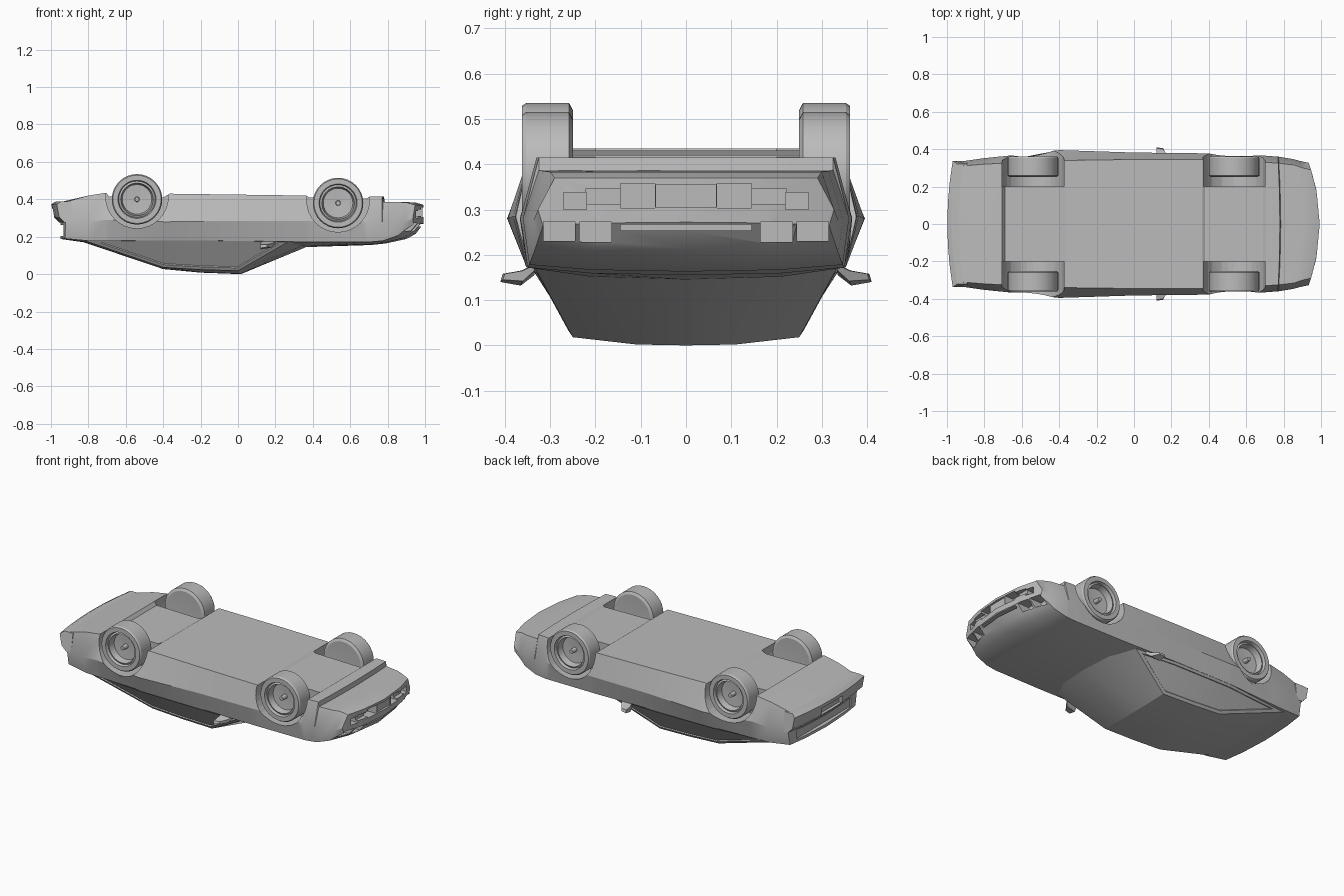
import bpy, bmesh, math
from mathutils import Matrix

if "Cube" in bpy.data.objects:
    bpy.data.objects.remove(bpy.data.objects["Cube"])

paint = bpy.data.materials.new("plain grey")
paint.diffuse_color = (0.5, 0.5, 0.5, 1)
paint.use_nodes = True
paint.node_tree.nodes["Principled BSDF"].inputs["Base Color"].default_value = paint.diffuse_color


def add(name, verts, faces, angle=25):
    me = bpy.data.meshes.new(name)
    me.from_pydata(verts, [], faces)
    bm = bmesh.new()
    bm.from_mesh(me)
    bmesh.ops.recalc_face_normals(bm, faces=bm.faces)
    bm.to_mesh(me)
    bm.free()
    me.materials.append(paint)
    ob = bpy.data.objects.new(name, me)
    bpy.context.collection.objects.link(ob)
    smooth(ob, angle)
    return ob


def activate(ob):
    bpy.ops.object.select_all(action='DESELECT')
    ob.select_set(True)
    bpy.context.view_layer.objects.active = ob


def smooth(ob, angle=25):
    activate(ob)
    bpy.ops.object.shade_smooth_by_angle(angle=math.radians(angle))


def loft(rings):
    n = len(rings[0])
    verts = [p for r in rings for p in r]
    faces = [(a * n + i, a * n + (i + 1) % n, (a + 1) * n + (i + 1) % n, (a + 1) * n + i)
             for a in range(len(rings) - 1) for i in range(n)]
    return verts, faces


def box(x0, x1, y0, y1, z0, z1):
    verts = [(x, y, z) for x in (x0, x1) for y in (y0, y1) for z in (z0, z1)]
    faces = [(0, 1, 3, 2), (4, 6, 7, 5), (0, 4, 5, 1), (2, 3, 7, 6), (0, 2, 6, 4), (1, 5, 7, 3)]
    return add("cutter", verts, faces)


def cut(ob, cutter):
    cutter.hide_render = True
    m = ob.modifiers.new("cut", 'BOOLEAN')
    m.operation, m.solver, m.object = 'DIFFERENCE', 'EXACT', cutter
    activate(ob)
    bpy.ops.object.modifier_apply(modifier=m.name)
    bpy.data.objects.remove(cutter)


def bend(x, y):
    # rounds the nose and the tail in plan
    if x > 0.75:
        return x - 0.55 * min(1, (x - 0.75) / 0.2) * y * y
    if x < -0.85:
        return x + 0.25 * y * y
    return x


# Lower body, upside down: x, floor z, floor y, widest z, widest y, shoulder z, shoulder y, deck z
stations = [
    (-.95, .385, .31, .28, .335, .19, .315, .188),
    (-.80, .42, .32, .28, .352, .178, .332, .167),
    (-.705, .435, .325, .29, .362, .178, .338, .165),
    (-.69, .415, .325, .29, .363, .178, .338, .165),
    (-.40, .41, .34, .28, .395, .18, .355, .165),
    (-.365, .43, .34, .28, .394, .18, .355, .165),
    (0, .425, .345, .285, .382, .178, .355, .16),
    (.365, .42, .345, .285, .378, .172, .352, .145),
    (.38, .41, .345, .285, .377, .172, .352, .145),
    (.69, .405, .33, .28, .366, .172, .35, .155),
    (.705, .415, .33, .28, .365, .172, .35, .155),
    (.78, .415, .325, .28, .36, .178, .346, .163),
    (.785, .387, .325, .28, .36, .178, .346, .163),
    (.90, .385, .315, .275, .347, .205, .336, .188),
    (.95, .383, .30, .275, .337, .235, .326, .215),
    (.993, .37, .29, .3, .327, .265, .316, .272),
]
rings = []
for x, zf, yf, zm, ym, zs, ys, zc in stations:
    half = [(0, zf), (.6 * yf, zf), (yf, zf), (ym, zm), (ys, zs),
            (.6 * ys, zc + .25 * (zs - zc)), (0, zc)]
    full = half + [(-y, z) for y, z in half[5:0:-1]]
    rings.append([(bend(x, y), y, z) for y, z in full])
verts, faces = loft(rings)
for o in (0, 12 * (len(rings) - 1)):
    faces += [tuple(o + i for i in f) for f in
              ((0, 1, 5, 6), (1, 2, 4, 5), (2, 3, 4), (0, 6, 7, 11), (11, 7, 8, 10), (10, 8, 9))]
body = add("body_shell", verts, faces)

# Wheel arches
WHEELS = ((-.54, .40), (.535, .38))
for wx, wz in WHEELS:
    for s in (1, -1):
        bpy.ops.mesh.primitive_cylinder_add(vertices=32, radius=.167, depth=.4,
                                            location=(wx, s * .4, wz + .012),
                                            rotation=(math.pi / 2, 0, 0))
        cut(body, bpy.context.object)

# Nose openings: y from, y to, z from, z to, depth
openings = [(.068, .145, .303, .357, .06), (.143, .222, .312, .345, .025),
            (.22, .27, .30, .338, .055), (.165, .235, .228, .272, .075),
            (.245, .315, .230, .274, .075)]
for y0, y1, z0, z1, d in openings:
    x = .993 - .55 * ((y0 + y1) / 2) ** 2 - d
    for s in (1, -1):
        a, b = sorted((s * y0, s * y1))
        cut(body, box(x, 1.1, a, b, z0, z1))
cut(body, box(.978, 1.1, -.066, .066, .305, .355))   # centre panel
cut(body, box(.945, 1.1, -.145, .145, .254, .267))   # grille slit
cut(body, box(-1.1, -.925, -.26, .26, .205, .262))   # tail panel
smooth(body)

# Rear bumper with number plate recess
profile = [(-.92, .388), (-.975, .388), (-.998, .374), (-.985, .305), (-.955, .275), (-.92, .275)]
rings = [[(x + .25 * y * y, y * (1 if z < .38 else .95), z) for x, z in profile]
         for y in (-.338, -.22, -.11, 0, .11, .22, .338)]
verts, faces = loft(rings)
n = len(verts)
faces += [tuple(range(6)), tuple(range(n - 6, n))]
bumper = add("rear_bumper", verts, faces)
cut(bumper, box(-1.1, -.965, -.1, .1, .305, .35))
smooth(bumper)

# Cabin: rows of centre, middle and edge points from windscreen base to tail
rows = [((.37, 0, .147), (.345, .2, .152), (.27, .335, .174)),
        ((.015, 0, .0), (.013, .11, .002), (0, .25, .018)),
        ((-.2, 0, .008), (-.2, .11, .01), (-.2, .253, .024)),
        ((-.4, 0, .027), (-.4, .11, .028), (-.4, .255, .036)),
        ((-.83, 0, .172), (-.83, .18, .174), (-.83, .315, .182))]
base = [(0, .354, .18), (-.2, .355, .181), (-.4, .355, .182)]
verts = [p for r in rows for p in r] + base
faces = [(3 * r + i, 3 * r + i + 1, 3 * r + i + 4, 3 * r + i + 3)
         for r in range(4) for i in range(2)]
sides = [(2, 5, 15), (5, 8, 16, 15), (8, 11, 17, 16), (11, 14, 17)]
cabin = add("cabin", verts, faces + sides)
bm = bmesh.new()
bm.from_mesh(cabin.data)
bm.faces.ensure_lookup_table()
bmesh.ops.inset_region(bm, faces=bm.faces[8:12], thickness=.018, depth=0,
                       use_boundary=True, use_even_offset=True)
bm.faces.ensure_lookup_table()
bmesh.ops.inset_region(bm, faces=bm.faces[8:12], thickness=.003, depth=-.006,
                       use_boundary=True, use_even_offset=True)
bm.to_mesh(cabin.data)
bm.free()
mir = cabin.modifiers.new("mirror", 'MIRROR')
mir.use_axis = (False, True, False)
activate(cabin)
bpy.ops.object.modifier_apply(modifier=mir.name)
smooth(cabin, 20)

# Wheels: lathed tyre and dished rim (radius, distance from the centre line)
tyre = [(.0, .256), (.12, .25), (.135, .258), (.135, .353), (.129, .362), (.102, .362),
        (.097, .345), (.087, .35), (.079, .312), (.014, .308), (.012, .345), (0, .346)]
SEG = 32
for label, (wx, wz) in zip(("rear", "front"), WHEELS):
    for side, s in (("left", 1), ("right", -1)):
        verts = [(wx + r * math.cos(2 * math.pi * k / SEG), s * y,
                  wz + r * math.sin(2 * math.pi * k / SEG)) for k in range(SEG)
                 for r, y in tyre]
        m = len(tyre)
        faces = [(k * m + i, k * m + i + 1, (k + 1) % SEG * m + i + 1, (k + 1) % SEG * m + i)
                 for k in range(SEG) for i in range(m - 1)]
        wheel = add(f"{label}_wheel_{side}", verts, faces)
        bm = bmesh.new()
        bm.from_mesh(wheel.data)
        bmesh.ops.remove_doubles(bm, verts=bm.verts, dist=1e-5)
        bmesh.ops.recalc_face_normals(bm, faces=bm.faces)
        bm.to_mesh(wheel.data)
        bm.free()
        smooth(wheel, 30)

# Door mirrors
for side, s in (("left", 1), ("right", -1)):
    pts = [((.13, .335, .155), (.2, .335, .165), (.2, .335, .178), (.13, .335, .178)),
           ((.12, .365, .132), (.18, .36, .142), (.185, .36, .165), (.12, .365, .165)),
           ((.12, .41, .14), (.155, .405, .145), (.155, .4, .158), (.12, .405, .158))]
    verts, faces = loft([[(x, s * y, z) for x, y, z in r] for r in pts])
    add(f"door_mirror_{side}", verts, faces + [(0, 1, 2, 3), (8, 9, 10, 11)])
